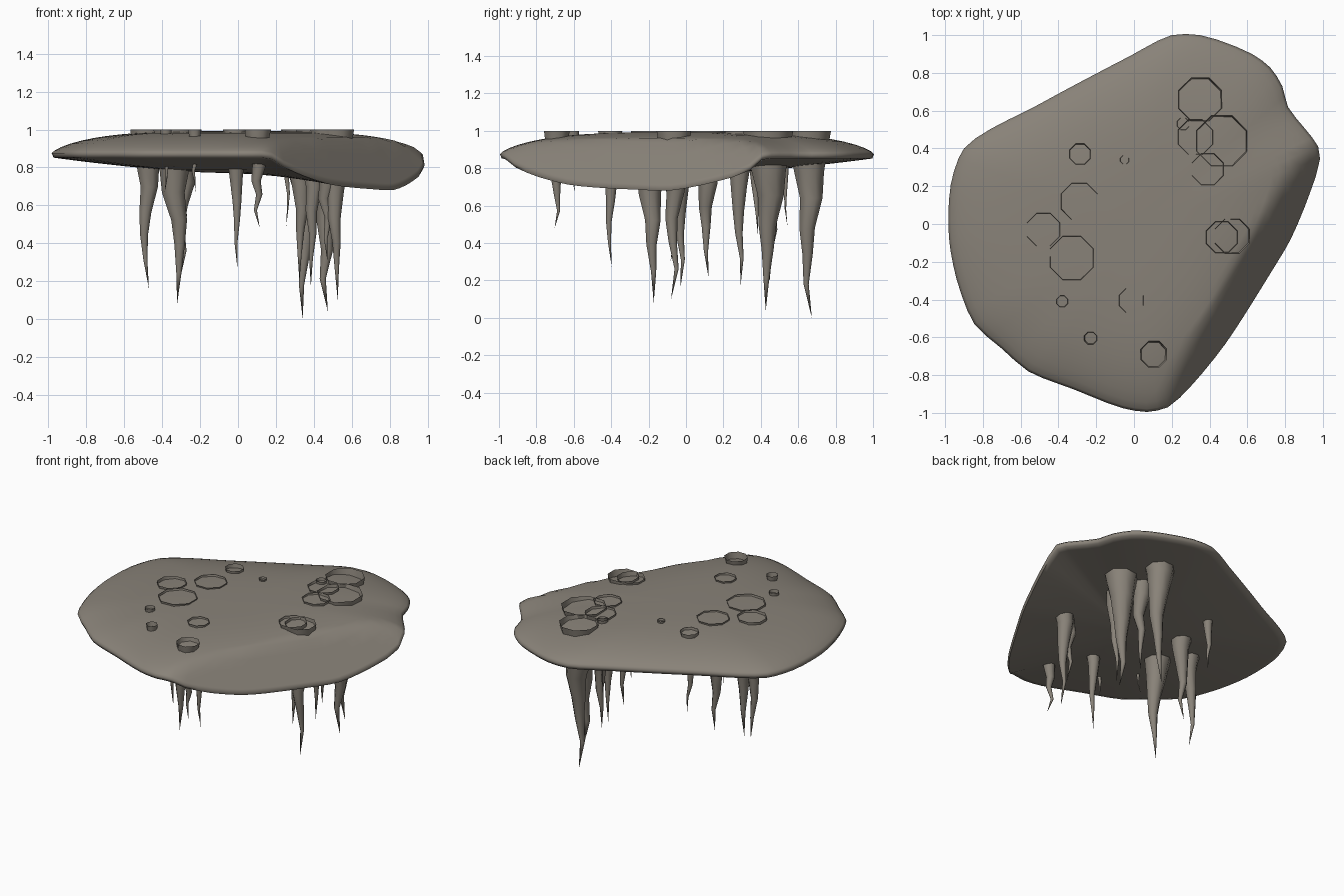
import bpy, bmesh, math, random
from mathutils import Vector

if "Cube" in bpy.data.objects:
    bpy.data.objects.remove(bpy.data.objects["Cube"])

random.seed(4)
stone = bpy.data.materials.new("grey brown stone")
stone.diffuse_color = (0.25, 0.225, 0.19, 1)
stone.use_nodes = True
stone.node_tree.nodes["Principled BSDF"].inputs["Base Color"].default_value = stone.diffuse_color


def make_object(name, bm, angle):
    bmesh.ops.recalc_face_normals(bm, faces=bm.faces)
    mesh = bpy.data.meshes.new(name)
    bm.to_mesh(mesh)
    bm.free()
    mesh.materials.append(stone)
    ob = bpy.data.objects.new(name, mesh)
    bpy.context.collection.objects.link(ob)
    bpy.ops.object.select_all(action='DESELECT')
    ob.select_set(True)
    bpy.context.view_layer.objects.active = ob
    bpy.ops.object.shade_smooth_by_angle(angle=math.radians(angle))
    return ob


def bridge(bm, rings):
    for a, b in zip(rings, rings[1:]):
        n = len(a)
        for i in range(n):
            bm.faces.new((a[i], a[(i + 1) % n], b[(i + 1) % n], b[i]))


def fan(bm, ring, point):
    c = bm.verts.new(point)
    for i in range(len(ring)):
        bm.faces.new((ring[i], ring[(i + 1) % len(ring)], c))


# Rock slab: outline swept inwards over a dome above and a shallow bowl below
outline = [(.2, 1), (.35, 1), (.625, .9), (.72, .83), (.785, .73), (.815, .62),
           (.905, .505), (.975, .41), (.985, .345), (.93, .16), (.83, -.08),
           (.72, -.265), (.48, -.64), (.3, -.86), (.18, -.97), (.07, -.995),
           (-.06, -.975), (-.32, -.875), (-.56, -.78), (-.7, -.66), (-.845, -.53),
           (-.94, -.29), (-.98, -.07), (-.97, .21), (-.9, .4), (-.5, .635), (-.02, .89)]
points = []
for i, p in enumerate(outline):
    p0, a, b, p3 = (Vector(outline[(i + k) % len(outline)]) for k in (-1, 0, 1, 2))
    length = (b - a).length
    n = max(1, math.ceil(length / .1))
    # rounded corners: tangents averaged from neighbouring segments
    ta = ((b - a).normalized() + (a - p0).normalized()) * length * .4
    tb = ((p3 - b).normalized() + (b - a).normalized()) * length * .4
    for k in range(n):
        t = k / n
        h = t * t * (3 - 2 * t)
        points.append(a.lerp(b, h) + ta * t * (1 - t) ** 2 - tb * t * t * (1 - t))


def chamfer(p):
    """Height of the sloping broken face on the front right."""
    return .70 + (.76 - (.866 * p.x - .5 * p.y)) * 1.4


def top_z(p, s):
    return min(.875 + .117 * (1 - s ** 3.4) ** .7, chamfer(p * s))


def bottom_z(p, s):
    rim = min(.875, chamfer(p))
    return .768 + (rim - .022 - .768) * s ** 1.6


bm = bmesh.new()
rings = []
for s in (.12, .3, .45, .55, .61, .66, .7, .74, .78, .84, .9, .95, .985, 1):
    rings.append([bm.verts.new((p.x * s, p.y * s, top_z(p, s))) for p in points])
for s in (.99, .95, .88, .78, .6, .4, .2):
    rings.append([bm.verts.new((p.x * s, p.y * s, bottom_z(p, s))) for p in points])
bridge(bm, rings)
fan(bm, rings[0], (0, 0, .992))
fan(bm, rings[-1], (0, 0, .768))
make_object("rock_slab", bm, 75)

# Stalactites: open-topped crooked cones passing through the slab (x, y, radius, tip z)
spikes = [(.35, .66, .125, 0), (.325, .46, .10, .2), (.465, .44, .145, .04),
          (.39, .29, .09, .17), (-.285, .37, .06, .45), (-.05, .34, .025, .8),
          (-.29, .12, .105, .22), (-.48, -.03, .095, .16), (-.33, -.18, .125, .08),
          (-.38, -.41, .033, .67), (-.23, -.605, .037, .67), (-.015, -.405, .07, .27),
          (.105, -.69, .075, .48), (.465, -.07, .09, .3), (.52, -.065, .1, .1),
          (.26, .53, .035, .49)]
# depth fraction, radius fraction
taper = [(0, 1), (.1, .87), (.22, .69), (.36, .52), (.52, .36), (.66, .24), (.82, .12)]
for k, (x, y, r, tip) in enumerate(spikes):
    bm = bmesh.new()
    rings = []
    for t, f in taper:
        wob = .18 * r * min(1, t * 2)
        cx, cy = x + random.uniform(-wob, wob), y + random.uniform(-wob, wob)
        rings.append([bm.verts.new((cx + r * f * math.cos(math.tau * (i + .5) / 8),
                                    cy + r * f * math.sin(math.tau * (i + .5) / 8),
                                    1 - t * (1 - tip))) for i in range(8)])
    bridge(bm, rings)
    fan(bm, rings[-1], (x + random.uniform(-.015, .015), y + random.uniform(-.015, .015), tip))
    make_object(f"stalactite_{k + 1}", bm, 60)
